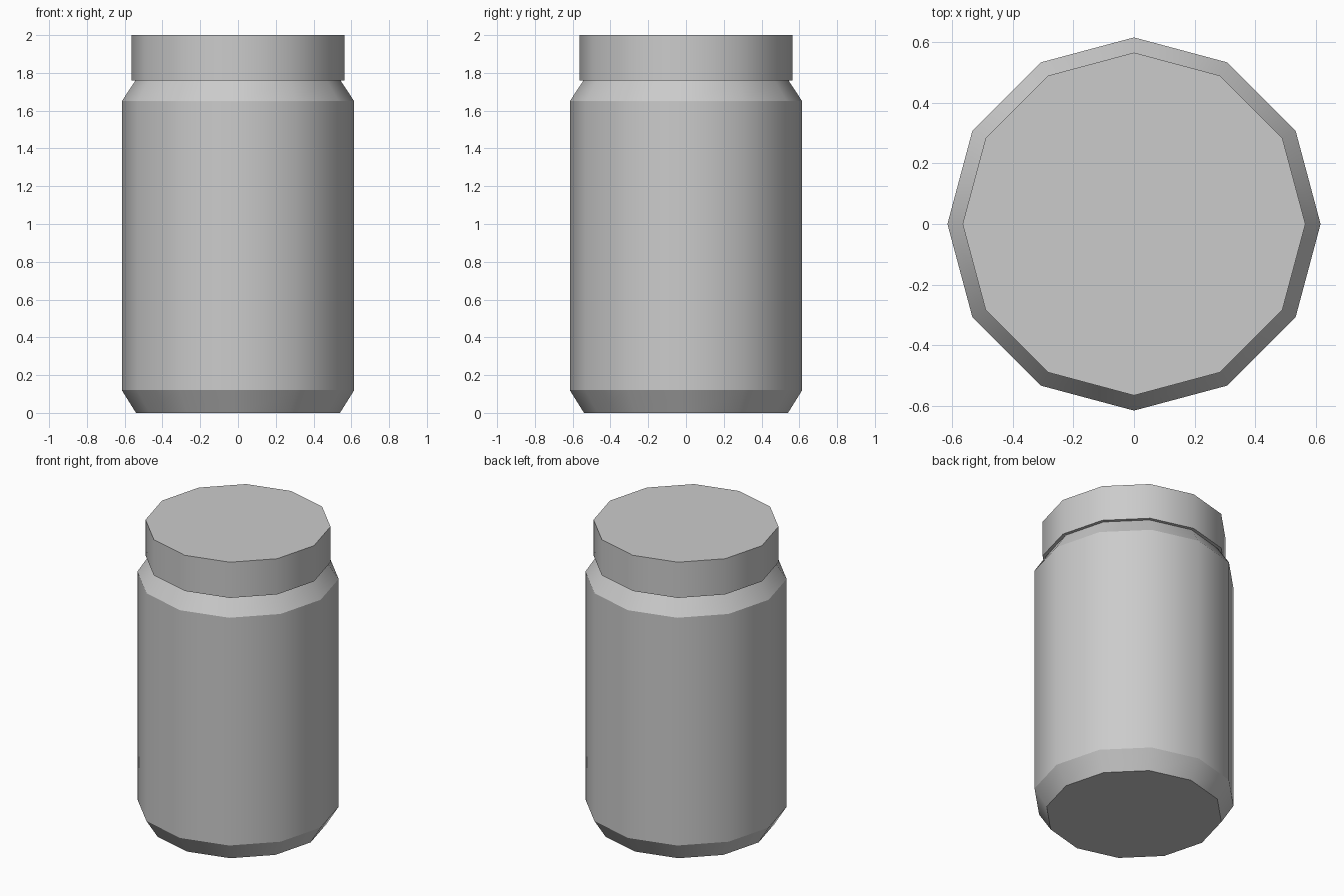
import bpy
import math

SIDES = 12

if "Cube" in bpy.data.objects:
    bpy.data.objects.remove(bpy.data.objects["Cube"], do_unlink=True)

grey = bpy.data.materials.new("plain_grey")
grey.use_nodes = True
colour = (0.6, 0.6, 0.6, 1.0)
grey.diffuse_color = colour
grey.node_tree.nodes["Principled BSDF"].inputs["Base Color"].default_value = colour


def lathe(name, profile):
    """Turn a (radius, height) profile into a closed twelve-sided solid."""
    verts, faces = [], []
    for radius, z in profile:
        for i in range(SIDES):
            a = math.tau * i / SIDES
            verts.append((radius * math.cos(a), radius * math.sin(a), z))
    for ring in range(len(profile) - 1):
        low, high = ring * SIDES, (ring + 1) * SIDES
        for i in range(SIDES):
            j = (i + 1) % SIDES
            faces.append((low + i, low + j, high + j, high + i))
    faces.append(tuple(reversed(range(SIDES))))
    faces.append(tuple(range(len(verts) - SIDES, len(verts))))
    mesh = bpy.data.meshes.new(name)
    mesh.from_pydata(verts, [], faces)
    mesh.materials.append(grey)
    obj = bpy.data.objects.new(name, mesh)
    bpy.context.collection.objects.link(obj)
    # Soften the side facets, keep rims and chamfers crisp
    bpy.ops.object.select_all(action="DESELECT")
    obj.select_set(True)
    bpy.context.view_layer.objects.active = obj
    bpy.ops.object.shade_smooth_by_angle(angle=math.radians(30.5))
    return obj


# Jar body with chamfered base and sloping shoulder
lathe("jar_body", [(0.54, 0), (0.615, 0.12), (0.615, 1.65), (0.543, 1.76)])

# Lid overhanging the neck
lathe("lid", [(0.565, 1.76), (0.565, 2.0)])
